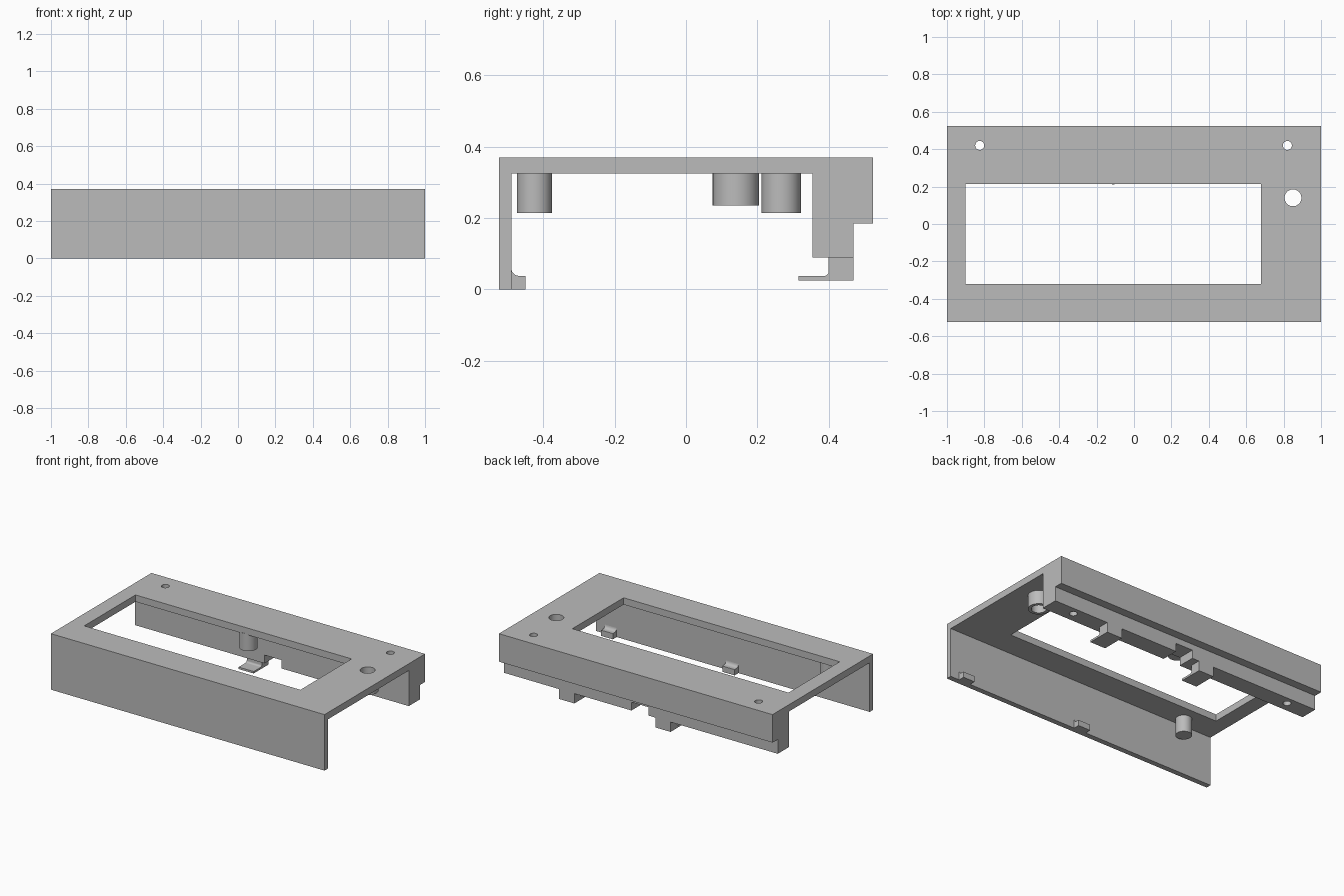
import bpy, bmesh, math

old = bpy.data.objects.get("Cube")
if old:
    bpy.data.objects.remove(old, do_unlink=True)

grey = bpy.data.materials.new("plain grey")
grey.use_nodes = True
grey.diffuse_color = (0.5, 0.5, 0.5, 1)
grey.node_tree.nodes["Principled BSDF"].inputs["Base Color"].default_value = (0.5, 0.5, 0.5, 1)


def finish(name, bm):
    bmesh.ops.recalc_face_normals(bm, faces=bm.faces)
    mesh = bpy.data.meshes.new(name)
    bm.to_mesh(mesh)
    bm.free()
    mesh.materials.append(grey)
    obj = bpy.data.objects.new(name, mesh)
    bpy.context.collection.objects.link(obj)
    return obj


def extrude_profile(name, profile, x0, x1):
    """Extrude a (y, z) outline along x."""
    bm = bmesh.new()
    face = bm.faces.new([bm.verts.new((x0, y, z)) for y, z in profile])
    new = bmesh.ops.extrude_face_region(bm, geom=[face])["geom"]
    verts = [v for v in new if isinstance(v, bmesh.types.BMVert)]
    bmesh.ops.translate(bm, verts=verts, vec=(x1 - x0, 0, 0))
    return finish(name, bm)


def box(name, x0, x1, y0, y1, z0, z1):
    return extrude_profile(name, [(y0, z0), (y1, z0), (y1, z1), (y0, z1)], x0, x1)


def cylinder(name, x, y, radius, z0, z1):
    bm = bmesh.new()
    bmesh.ops.create_cone(bm, cap_ends=True, segments=40, radius1=radius,
                          radius2=radius, depth=z1 - z0)
    bmesh.ops.translate(bm, verts=bm.verts, vec=(x, y, (z0 + z1) / 2))
    return finish(name, bm)


def cut(obj, cutter):
    mod = obj.modifiers.new("cut", 'BOOLEAN')
    mod.operation = 'DIFFERENCE'
    mod.solver = 'EXACT'
    mod.object = cutter
    bpy.context.view_layer.objects.active = obj
    bpy.ops.object.modifier_apply(modifier=mod.name)


def fillet(cy, cz, r, start, end, steps=6):
    """Arc points for a rounded inner corner."""
    angles = [math.radians(start + (end - start) * i / steps) for i in range(steps + 1)]
    return [(cy + r * math.cos(a), cz + r * math.sin(a)) for a in angles]


# Housing: front wall, top plate and stepped rear block in one outline
housing = extrude_profile("housing", [
    (-0.525, 0), (-0.49, 0), (-0.49, 0.325), (0.355, 0.325), (0.355, 0.09),
    (0.47, 0.09), (0.47, 0.185), (0.525, 0.185), (0.525, 0.37), (-0.525, 0.37)], -1, 1)

# Hollow sleeve under the large hole
sleeve = cylinder("button_sleeve", 0.85, 0.14, 0.065, 0.235, 0.33)

# Display window, rear cable notch, screw holes and button hole
button_cutter = cylinder("button_cutter", 0.85, 0.14, 0.045, 0.1, 0.5)
cutters = [
    box("window_cutter", -0.9, 0.68, -0.32, 0.215, 0.3, 0.5),
    box("notch_cutter", -0.055, 0.07, 0.3, 0.6, 0, 0.145),
    cylinder("screw_cutter_right", -0.825, 0.42, 0.024, 0, 0.5),
    cylinder("screw_cutter_left", 0.82, 0.42, 0.024, 0, 0.5),
    button_cutter]
for c in cutters:
    cut(housing, c)
cut(sleeve, button_cutter)
for c in cutters:
    bpy.data.objects.remove(c, do_unlink=True)

# Solid pegs under the top plate
pegs = [cylinder("front_peg", -0.74, -0.425, 0.049, 0.215, 0.33),
        cylinder("rear_peg", -0.11, 0.267, 0.055, 0.215, 0.33)]

# Rear clips with a thin tongue
clip = [(0.315, 0.025), (0.47, 0.025), (0.47, 0.09), (0.40, 0.09)]
clip += fillet(0.388, 0.05, 0.012, 0, -90) + [(0.315, 0.038)]
clips = [extrude_profile("rear_clip_left", clip, 0.487, 0.6),
         extrude_profile("rear_clip_right", clip, -0.216, -0.106)]

# Small hooks on the inside of the front wall
hook = [(-0.49, 0), (-0.45, 0), (-0.45, 0.038)]
hook += fillet(-0.468, 0.06, 0.022, -90, -180)
hooks = [extrude_profile("front_hook_left", hook, 0.85, 0.935),
         extrude_profile("front_hook_middle", hook, -0.04, 0.05)]

# Smooth only the round walls
bpy.ops.object.select_all(action='DESELECT')
for obj in [housing, sleeve] + pegs + clips + hooks:
    obj.select_set(True)
bpy.context.view_layer.objects.active = housing
bpy.ops.object.shade_smooth_by_angle(angle=math.radians(30))
